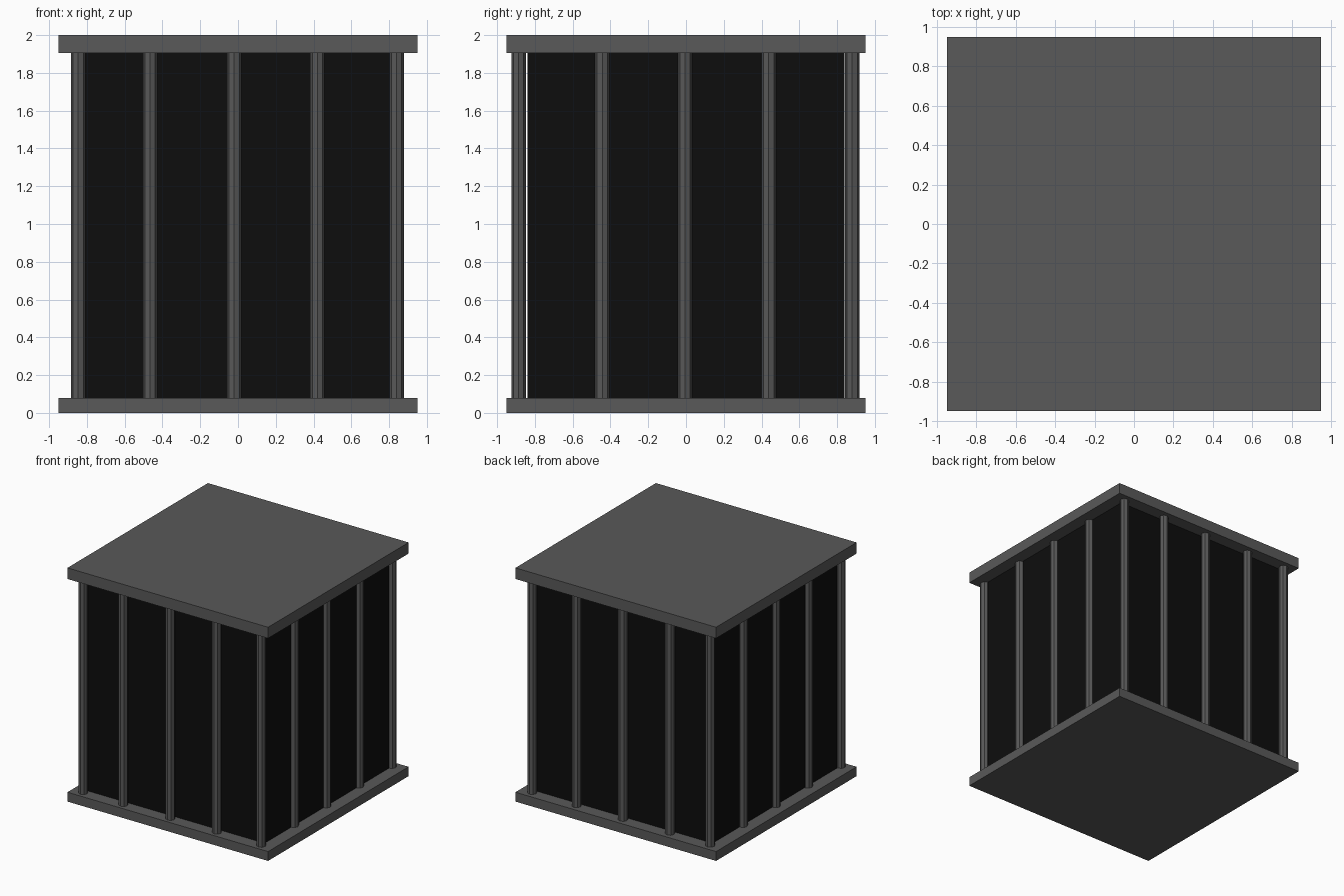
import bpy, bmesh, math
from mathutils import Matrix

if "Cube" in bpy.data.objects:
    bpy.data.objects.remove(bpy.data.objects["Cube"])


def material(name, v):
    m = bpy.data.materials.new(name)
    m.diffuse_color = (v, v, v, 1)
    m.use_nodes = True
    m.node_tree.nodes["Principled BSDF"].inputs["Base Color"].default_value = m.diffuse_color
    return m


GREY = material("dark_grey", 0.1)
BLACK = material("black", 0.004)


def finish(name, bm, mat):
    me = bpy.data.meshes.new(name)
    bm.to_mesh(me)
    bm.free()
    me.materials.append(mat)
    ob = bpy.data.objects.new(name, me)
    bpy.context.collection.objects.link(ob)
    return ob


def slab(name, half, z0, z1, mat):
    bm = bmesh.new()
    bmesh.ops.create_cube(bm, size=1, matrix=Matrix.Translation((0, 0, (z0 + z1) / 2))
                          @ Matrix.Diagonal((2 * half, 2 * half, z1 - z0, 1)))
    return finish(name, bm, mat)


def post(name, x, y):
    bm = bmesh.new()
    bmesh.ops.create_cone(bm, cap_ends=True, segments=8, radius1=0.038, radius2=0.038,
                          depth=Z1 - Z0, matrix=Matrix.Translation((x, y, (Z0 + Z1) / 2)))
    return finish(name, bm, GREY)


Z0, Z1 = 0.08, 1.905

# floor and roof plates, dark inner box
slab("base_plate", 0.95, 0, Z0, GREY)
slab("top_plate", 0.95, Z1, 2, GREY)
slab("inner_box", 0.84, Z0, Z1, BLACK)

# front and back rows of bars, including the corners
for i, x in enumerate((-0.846, -0.465, -0.02, 0.42, 0.84)):
    post(f"front_bar_{i + 1}", x, -0.886)
    post(f"back_bar_{i + 1}", x, 0.88)

# side bars, half sunk in the box
for i, y in enumerate((-0.443, -0.005, 0.438)):
    post(f"left_bar_{i + 1}", -0.846, y)
    post(f"right_bar_{i + 1}", 0.84, y)
